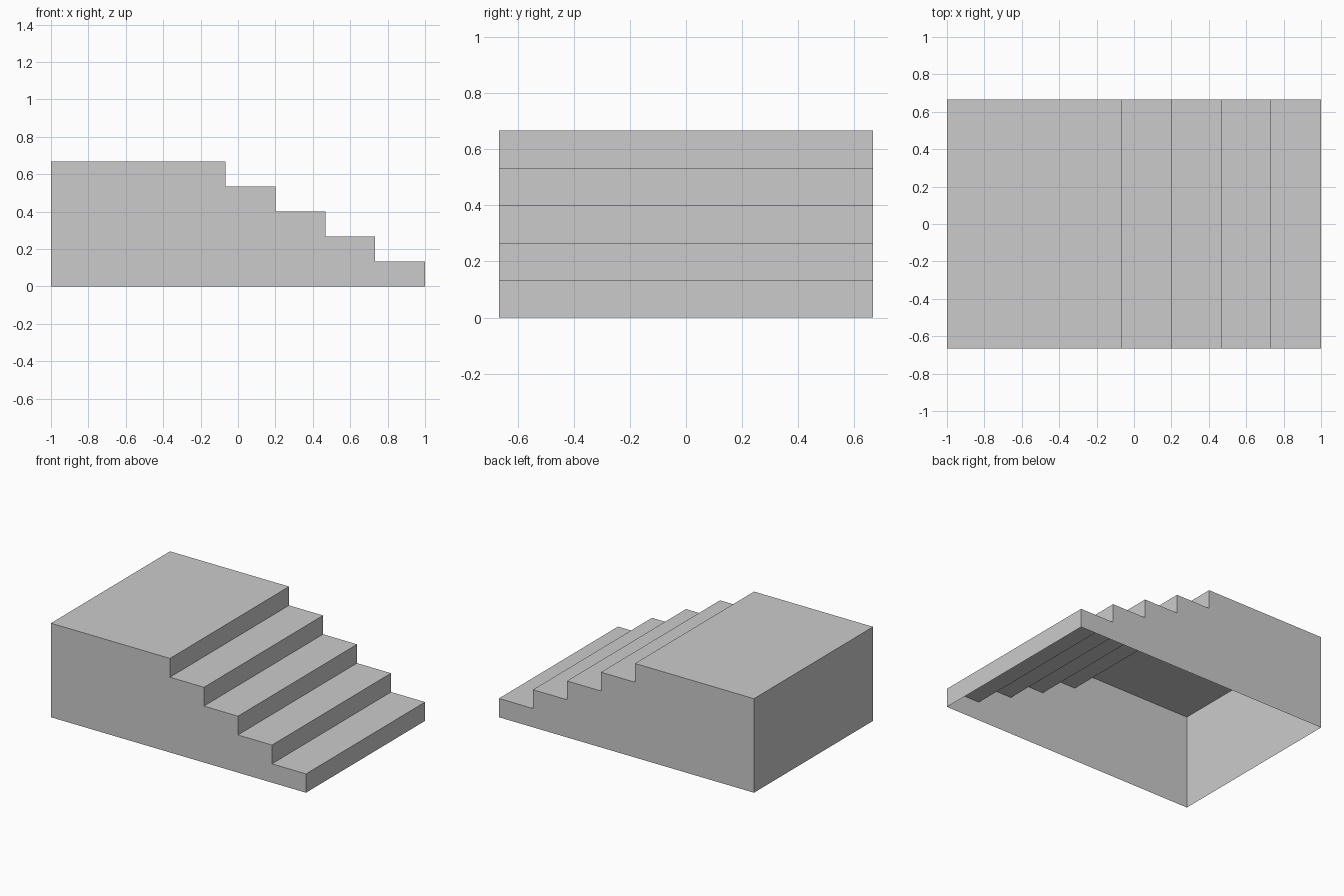
import bpy
import bmesh

STEPS = 5
RISE = 2 / 15          # height of one step
GOING = 4 / 15         # depth of one tread
HALF_WIDTH = 2 / 3

if "Cube" in bpy.data.objects:
    bpy.data.objects.remove(bpy.data.objects["Cube"], do_unlink=True)

# Plain grey
grey = bpy.data.materials.new("light grey")
grey.use_nodes = True
color = (0.6, 0.6, 0.6, 1)
grey.diffuse_color = color
grey.node_tree.nodes["Principled BSDF"].inputs["Base Color"].default_value = color

# Stepped side profile, from the foot of the landing wall to the lowest riser
profile = [(-1, 0), (-1, STEPS * RISE)]
for level in range(STEPS, 0, -1):
    nose = 1 - (level - 1) * GOING
    profile += [(nose, level * RISE), (nose, (level - 1) * RISE)]

# Hollow shell: two stepped sides joined by treads and risers, open underneath
bm = bmesh.new()
front = [bm.verts.new((x, -HALF_WIDTH, z)) for x, z in profile]
back = [bm.verts.new((x, HALF_WIDTH, z)) for x, z in profile]
bm.faces.new(reversed(front))
bm.faces.new(back)
for i in range(len(profile) - 1):
    bm.faces.new((front[i], front[i + 1], back[i + 1], back[i]))
bm.normal_update()

mesh = bpy.data.meshes.new("staircase")
bm.to_mesh(mesh)
bm.free()
mesh.materials.append(grey)
stairs = bpy.data.objects.new("staircase", mesh)
bpy.context.collection.objects.link(stairs)
